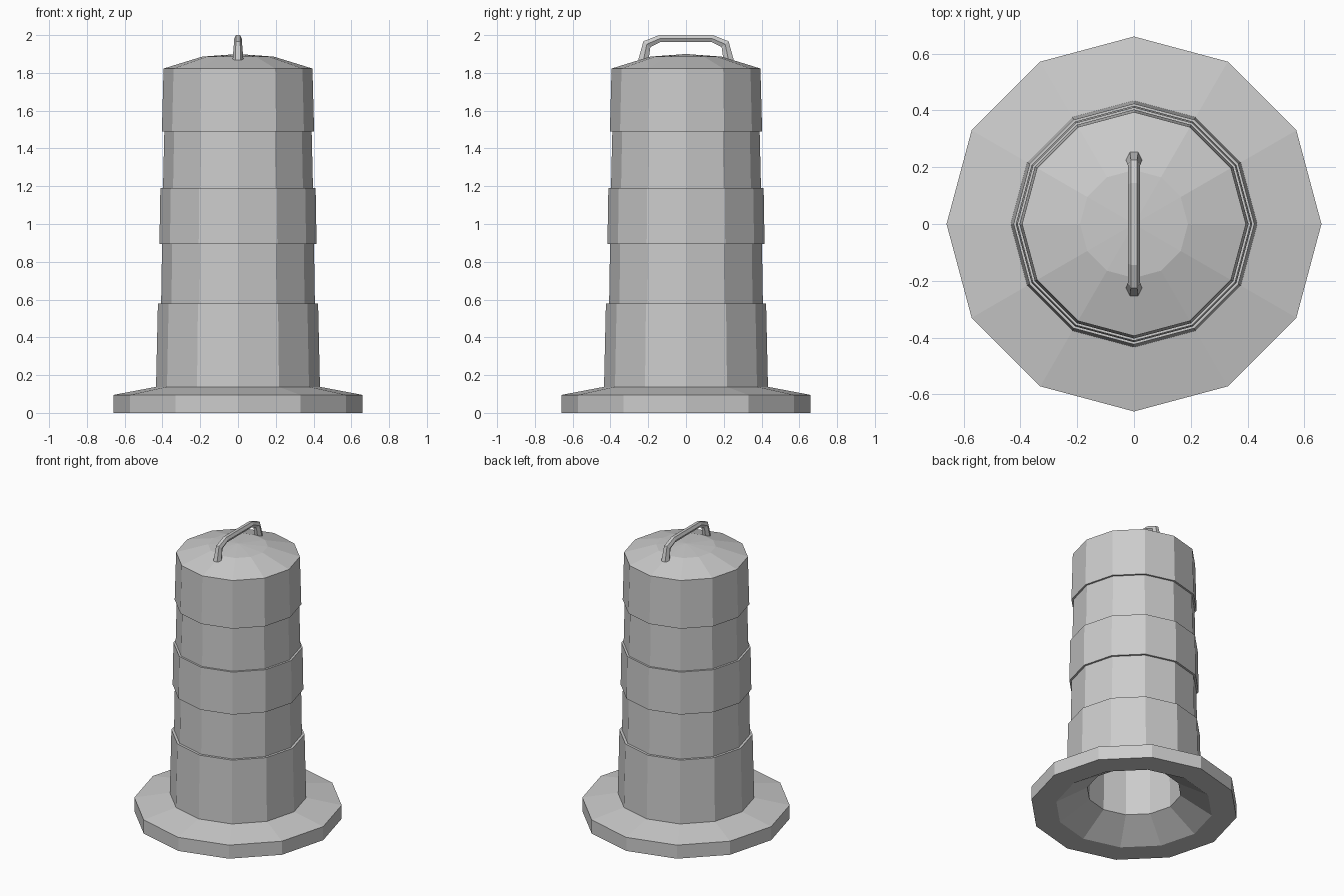
import bpy, bmesh, math
from mathutils import Vector

cube = bpy.data.objects.get("Cube")
if cube:
    bpy.data.objects.remove(cube, do_unlink=True)

SIDES = 12

grey = bpy.data.materials.new("plain grey")
grey.use_nodes = True
grey.diffuse_color = (0.6, 0.6, 0.6, 1)
grey.node_tree.nodes["Principled BSDF"].inputs["Base Color"].default_value = (0.6, 0.6, 0.6, 1)


def finish(bm, name):
    bmesh.ops.remove_doubles(bm, verts=bm.verts, dist=1e-5)
    bmesh.ops.recalc_face_normals(bm, faces=bm.faces)
    mesh = bpy.data.meshes.new(name)
    bm.to_mesh(mesh)
    bm.free()
    mesh.materials.append(grey)
    obj = bpy.data.objects.new(name, mesh)
    bpy.context.collection.objects.link(obj)
    return obj


def lathe(name, profile):
    """Turn an (r, z) profile around the z axis into flat facets."""
    bm = bmesh.new()
    verts = [bm.verts.new((r, 0, z)) for r, z in profile]
    edges = [bm.edges.new(pair) for pair in zip(verts, verts[1:])]
    bmesh.ops.spin(bm, geom=verts + edges, cent=(0, 0, 0), axis=(0, 0, 1),
                   angle=math.tau, steps=SIDES, use_duplicate=False)
    return finish(bm, name)


# Hollow drum: foot, stepped bands, domed lid, then the inside wall
foot = [(0.50, 0), (0.66, 0), (0.66, 0.095), (0.434, 0.138)]
bands = [(0.424, 0.58), (0.407, 0.58), (0.402, 0.895), (0.416, 0.895),
         (0.411, 1.19), (0.397, 1.19), (0.390, 1.49), (0.403, 1.49)]
lid = [(0.394, 1.823), (0.19, 1.886), (0, 1.9)]
inside = [(0, 1.77), (0.265, 1.73), (0.30, 0.125), (0.50, 0)]
lathe("drum_body", foot + bands + lid + inside)

# Carry handle: a six-sided bar bent over the lid, flaring at both feet
# Each station: y, z, bend angle, half width, half thickness
half_path = [(0.226, 1.865, 8, 0.029, 0.027),
             (0.207, 1.952, 40, 0.022, 0.024),
             (0.14, 1.981, 78, 0.021, 0.019)]
stations = [(1, *s) for s in half_path] + [(-1, *s) for s in reversed(half_path)]
bm = bmesh.new()
rings = []
for side, y, z, bend, width, thick in stations:
    bend = math.radians(bend)
    out = Vector((0, side * math.cos(bend), math.sin(bend)))
    ring = []
    for i in range(6):
        a = math.tau * i / 6
        offset = Vector((width * math.cos(a), 0, 0)) + out * thick * math.sin(a) / math.sin(math.pi / 3)
        ring.append(bm.verts.new(Vector((0, y * side, z)) + offset))
    rings.append(ring)
for a, b in zip(rings, rings[1:]):
    for i in range(6):
        j = (i + 1) % 6
        bm.faces.new((a[i], a[j], b[j], b[i]))
bm.faces.new(rings[0])
bm.faces.new(rings[-1])
finish(bm, "carry_handle")
